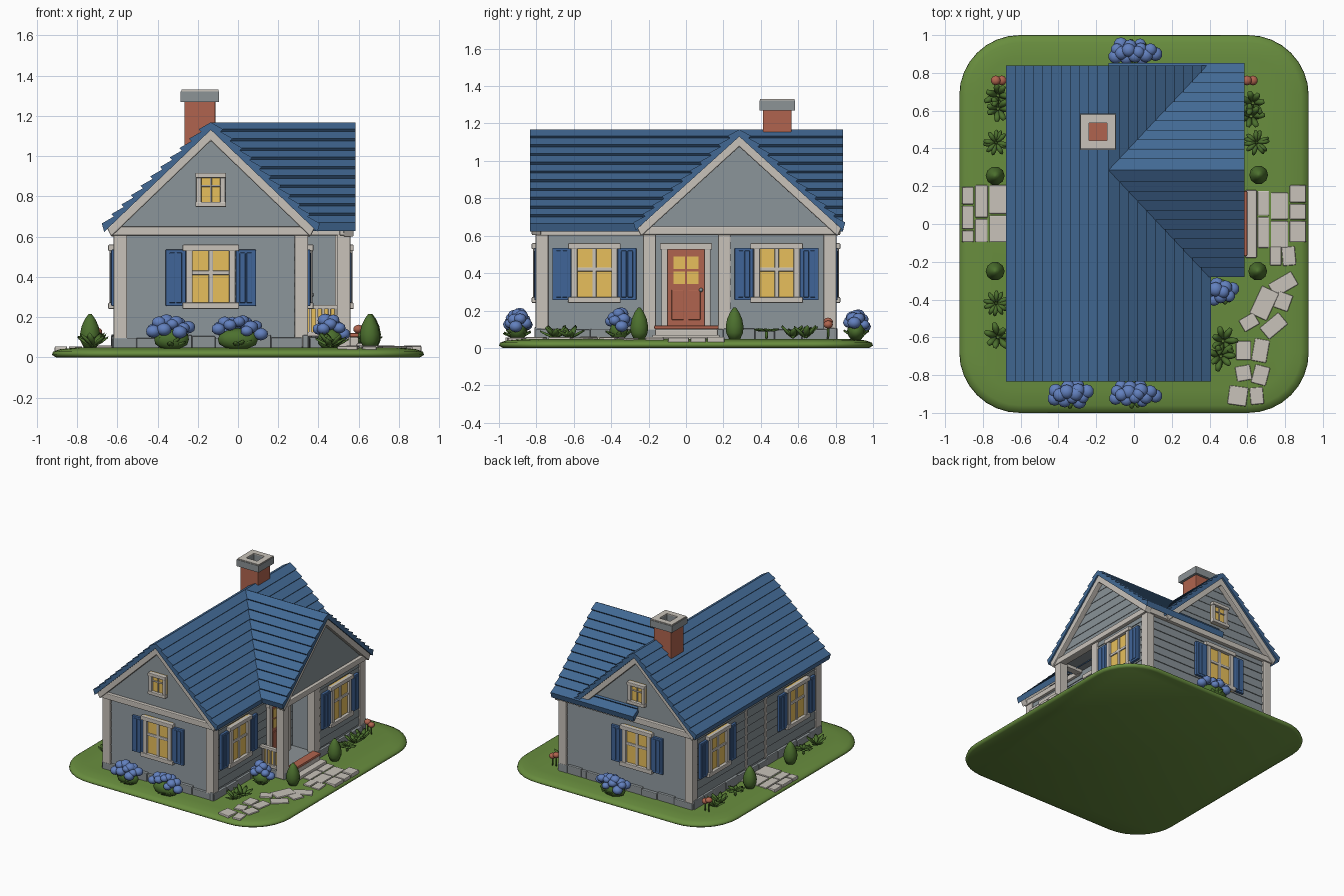
import bpy, bmesh, math, random
from mathutils import Matrix, Vector

if "Cube" in bpy.data.objects:
    bpy.data.objects.remove(bpy.data.objects["Cube"])
random.seed(4)

def srgb(r, g, b):
    f = lambda c: c / 12.92 if c <= 0.04045 else ((c + 0.055) / 1.055) ** 2.4
    return (f(r / 255), f(g / 255), f(b / 255), 1)

MATS = {}
for n, c in dict(grass=(104, 141, 62), siding_grey=(136, 145, 150), trim_cream=(200, 194, 186),
                 roof_blue=(66, 105, 148), brick_red=(176, 100, 78), window_yellow=(232, 192, 92),
                 leaf_green=(76, 112, 46), shutter_blue=(64, 101, 152), flower_blue=(98, 128, 190),
                 stone_grey=(140, 147, 150)).items():
    MATS[n] = bpy.data.materials.new(n)
    MATS[n].diffuse_color = srgb(*c)

PARTS = {}
def part(name, mat, bevel=0, smooth=False):
    if name not in PARTS:
        PARTS[name] = (bmesh.new(), mat, bevel, smooth)
    return PARTS[name][0]

def box(bm, x0, x1, y0, y1, z0, z1, M=Matrix()):
    T = Matrix.Translation(((x0 + x1) / 2, (y0 + y1) / 2, (z0 + z1) / 2))
    bmesh.ops.create_cube(bm, size=1, matrix=M @ T @ Matrix.Diagonal((x1 - x0, y1 - y0, z1 - z0, 1)))

def loft(bm, rings):
    """Skin closed rings of equal length and cap both ends."""
    vs = [[bm.verts.new(p) for p in r] for r in rings]
    n = len(vs[0])
    for a, b in zip(vs, vs[1:]):
        for i in range(n):
            bm.faces.new((a[i], a[(i + 1) % n], b[(i + 1) % n], b[i]))
    bm.faces.new(vs[0][::-1])
    bm.faces.new(vs[-1])

def blob(bm, loc, scale, rot=Matrix(), sub=2):
    M = Matrix.Translation(loc) @ rot @ Matrix.Diagonal((*scale, 1))
    bmesh.ops.create_icosphere(bm, subdivisions=sub, radius=1, matrix=M)

# ---- lawn: rounded slab with soft edge
def lawn_ring(inset, z, r=0.32):
    out = []
    for k in range(4):
        sx, sy = ((1, 1), (-1, 1), (-1, -1), (1, -1))[k]
        for j in range(9):
            a = math.pi / 2 * (k + j / 8)
            out.append((sx * (0.925 - r) + (r - inset) * math.cos(a), sy * (1 - r) + (r - inset) * math.sin(a), z))
    return out
loft(part("lawn", "grass", 0, True), [lawn_ring(i, z) for i, z in ((0.02, 0), (0, 0.012), (0.006, 0.028), (0.04, 0.04), (0.12, 0.048))])

# ---- clapboard walls: stacked courses that lean out at the bottom
def courses(bm, rect, z0, z1, n, lean=0.006):
    for i in range(n):
        rings = []
        for z, e in ((z0 + (z1 - z0) * i / n, lean), (z0 + (z1 - z0) * (i + 1) / n, 0)):
            a, b, c, d = rect(z)
            rings.append([(a - e, c - e, z), (b + e, c - e, z), (b + e, d + e, z), (a - e, d + e, z)])
        loft(bm, rings)

CX, WY, ZT = -0.135, 0.285, 1.168           # main ridge x, wing ridge y, ridge height
w = part("house_walls", "siding_grey")
courses(w, lambda z: (-0.605, 0.335, -0.785, 0.785), 0.05, 0.63, 9)
courses(w, lambda z: (0.30, 0.535, 0.20, 0.785), 0.05, 0.63, 9)
g = part("gable_walls", "siding_grey")
def main_gable(z):
    h = (ZT - 0.065 - z) / 0.97
    return CX - h, CX + h, -0.785, 0.785
def wing_gable(z):
    h = (ZT - 0.065 - z) / 0.92
    return -0.1, 0.535, WY - h, WY + h
courses(g, main_gable, 0.63, 1.095, 7, 0.004)
courses(g, wing_gable, 0.63, 1.095, 7, 0.004)

# ---- stone footing made of uneven blocks
f = part("stone_footing", "stone_grey", 0.006)
def footing(x0, x1, y0, y1):
    along_x = x1 - x0 > y1 - y0
    a, end = (x0, x1) if along_x else (y0, y1)
    while a < end - 0.01:
        b = min(end, a + random.uniform(0.1, 0.17))
        h, o = random.uniform(0.095, 0.115), random.uniform(0, 0.006)
        box(f, *((a, b, y0 - o, y1 + o) if along_x else (x0 - o, x1 + o, a, b)), 0.03, h)
        a = b
for y in (-0.79, 0.79):
    footing(-0.62, 0.35, y - 0.015, y + 0.015)
footing(0.35, 0.55, 0.775, 0.805)
footing(-0.625, -0.595, -0.8, 0.8)
footing(0.325, 0.355, -0.8, -0.2)
footing(0.525, 0.555, 0.2, 0.8)

# ---- roofs: saw-tooth shingle profile swept along each ridge
def roof(bm, place, hw, rise, a0, a1, rows):
    L = math.hypot(hw, rise)
    side = [(0, ZT)]
    for i in range(1, rows + 1):
        t = i / rows
        side.append((t * hw + 0.017 * rise / L, ZT - t * rise + 0.017 * hw / L))
        if i < rows:
            side.append((t * hw, ZT - t * rise))
    under = [(hw, ZT - rise - 0.03), (0, ZT - 0.038)]
    prof = side + under + [(-u, z) for u, z in (side[1:] + under[:1])[::-1]]
    loft(bm, [[place(u, a, z) for u, z in prof] for a in (a0, a1)])
def rake(bm, place, hw, slope, a0, a1):
    prof = [(-hw, ZT - 0.028 - hw * slope), (0, ZT - 0.028), (hw, ZT - 0.028 - hw * slope),
            (hw - 0.02, ZT - 0.088 - (hw - 0.02) * slope), (0, ZT - 0.092), (0.02 - hw, ZT - 0.088 - (hw - 0.02) * slope)]
    loft(bm, [[place(u, a, z) for u, z in prof] for a in (a0, a1)])
on_main = lambda u, a, z: (CX + u, a, z)
on_wing = lambda u, a, z: (a, WY + u, z)
roof(part("main_roof", "roof_blue"), on_main, 0.53, 0.515, -0.835, 0.84, 11)
roof(part("wing_roof", "roof_blue"), on_wing, 0.555, 0.51, CX, 0.585, 11)
r = part("gable_rake_boards", "trim_cream", 0.006)
rake(r, on_main, 0.515, 0.97, -0.825, -0.775)
rake(r, on_main, 0.515, 0.97, 0.775, 0.825)
rake(r, on_wing, 0.545, 0.92, 0.525, 0.575)

# ---- corner posts, eave bands and porch posts
t = part("posts_and_bands", "trim_cream", 0.006)
for x, y in ((-0.585, -0.77), (0.315, -0.77), (-0.585, 0.77), (0.515, 0.77), (0.515, 0.205), (0.525, -0.195)):
    box(t, x - 0.034, x + 0.034, y - 0.034, y + 0.034, 0.05, 0.62)
for x in (-0.607,):
    for y in (-0.12, 0.12):                 # slim battens on the left wall
        box(t, x - 0.008, x + 0.01, y - 0.014, y + 0.014, 0.1, 0.61)
for s in (-1, 1):
    box(t, -0.625, 0.355, s * 0.79 - 0.025, s * 0.79 + 0.025, 0.605, 0.65)
box(t, -0.63, -0.59, -0.8, 0.8, 0.6, 0.64)
box(t, 0.32, 0.36, -0.8, -0.2, 0.6, 0.64)
box(t, 0.505, 0.565, -0.245, 0.815, 0.605, 0.65)
box(t, 0.34, 0.54, -0.23, -0.175, 0.605, 0.65)
box(t, 0.34, 0.54, 0.77, 0.815, 0.605, 0.65)

# ---- porch floor, steps and railing
box(part("porch_floor", "stone_grey", 0.005), 0.33, 0.56, -0.225, 0.2, 0.03, 0.1)
box(part("porch_step_top", "brick_red", 0.006), 0.53, 0.6, -0.17, 0.175, 0.1, 0.12)
s = part("porch_steps", "trim_cream", 0.006)
box(s, 0.555, 0.6, -0.165, 0.17, 0.04, 0.1)
box(s, 0.59, 0.65, -0.18, 0.18, 0.04, 0.07)
for z in (0.115, 0.25):
    box(part("porch_railing", "trim_cream", 0.004), 0.34, 0.5, -0.215, -0.185, z - 0.011, z + 0.011)
for i in range(5):
    box(part("porch_railing", "trim_cream"), 0.352 + i * 0.032, 0.366 + i * 0.032, -0.208, -0.192, 0.1, 0.25)
box(part("railing_glow", "window_yellow"), 0.345, 0.495, -0.196, -0.19, 0.125, 0.24)

# ---- windows: local x along the wall, y outward, z up
def wall_frame(x, y, z, deg):
    return Matrix.Translation((x, y, z)) @ Matrix.Rotation(math.radians(deg), 4, 'Z')
def window(M, w, h, b, shutters=True):
    box(part("window_panes", "window_yellow"), -w / 2, w / 2, 0, 0.012, -h / 2, h / 2, M)
    bm = part("window_frames", "trim_cream", 0.005)
    for q in (-1, 1):
        box(bm, q * (w - b) / 2 - b / 2, q * (w - b) / 2 + b / 2, 0, 0.03, -h / 2, h / 2, M)
        e = 0.018 if shutters else 0.004
        box(bm, -w / 2 - e, w / 2 + e, 0, 0.037, q * (h - b) / 2 - b / 2, q * (h - b) / 2 + b / 2, M)
        if shutters:
            c = q * (w / 2 + 0.052)
            box(part("shutters", "shutter_blue", 0.004), c - 0.05, c + 0.05, 0, 0.022, -h / 2 + 0.015, h / 2 - 0.025, M)
            for k in (-0.017, 0.017):
                box(part("shutters", "shutter_blue"), c + k - 0.014, c + k + 0.014, 0, 0.026, -h / 2 + 0.03, h / 2 - 0.04, M)
    m = 0.011 if shutters else 0.005
    box(bm, -m, m, 0, 0.02, -h / 2, h / 2, M)
    box(bm, -w / 2, w / 2, 0, 0.02, 0.02 - m, 0.02 + m, M)
for x, y, d in ((CX, -0.788, 180), (CX, 0.788, 0), (0.338, -0.49, -90), (0.538, 0.485, -90), (-0.608, -0.49, 90), (-0.608, 0.49, 90)):
    window(wall_frame(x, y, 0.4, d), 0.245, 0.32, 0.032)
for y, d in ((-0.788, 180), (0.788, 0)):
    window(wall_frame(CX, y, 0.832, d), 0.145, 0.17, 0.026, False)

# ---- front door on the porch
D = wall_frame(0.338, 0, 0, -90)
box(part("door", "brick_red", 0.003), -0.1, 0.1, 0, 0.016, 0.11, 0.53, D)
for a in (-0.045, 0.045):
    box(part("door", "brick_red"), a - 0.032, a + 0.032, 0, 0.022, 0.15, 0.31, D)
    for z in (0.375, 0.455):
        box(part("door_panes", "window_yellow"), a * 0.8 - 0.031, a * 0.8 + 0.031, 0, 0.02, z - 0.034, z + 0.034, D)
    box(part("door_frame", "trim_cream", 0.005), a * 2.55 - 0.017, a * 2.55 + 0.017, 0, 0.032, 0.1, 0.54, D)
box(part("door_frame", "trim_cream"), -0.14, 0.14, 0, 0.036, 0.525, 0.56, D)
blob(part("door_knob", "stone_grey", 0, True), D @ Vector((-0.08, 0.03, 0.31)), (0.011,) * 3)

# ---- chimney with open cap
HX, HY = -0.19, 0.488
box(part("chimney_stack", "brick_red", 0.006), HX - 0.077, HX + 0.077, HY - 0.077, HY + 0.077, 0.95, 1.275)
def cap(bm, o, i, z0, z1):
    for q in (-1, 1):
        m = (o + i) / 2
        hw = (o - i) / 2
        box(bm, HX + q * m - hw, HX + q * m + hw, HY - o, HY + o, z0, z1)
        box(bm, HX - i, HX + i, HY + q * m - hw, HY + q * m + hw, z0, z1)
cap(part("chimney_cap", "stone_grey"), 0.096, 0.047, 1.27, 1.322)
cap(part("chimney_cap_top", "trim_cream"), 0.092, 0.047, 1.322, 1.33)

# ---- paving: side paths and the curved stepping stones
p = part("paving_stones", "trim_cream", 0.006)
def slab(x, y, sx, sy, rot=0):
    box(p, -sx / 2, sx / 2, -sy / 2, sy / 2, 0.025, random.uniform(0.053, 0.06), wall_frame(x, y, 0, rot))
for x0, x1, ys in ((0.59, 0.65, (-0.16, 0.0, 0.17)), (0.65, 0.72, (-0.13, 0.04, 0.18)), (0.72, 0.82, (-0.13, 0.02, 0.17)),
                   (0.82, 0.915, (-0.1, 0.02, 0.11, 0.21)), (-0.77, -0.61, (-0.1, 0.05, 0.21)),
                   (-0.845, -0.77, (-0.1, 0.03, 0.21)), (-0.915, -0.845, (-0.1, -0.03, 0.1, 0.2))):
    for a, b in zip(ys, ys[1:]):
        slab((x0 + x1) / 2, (a + b) / 2, x1 - x0 - 0.008, b - a - 0.008)
for x, y, sx, sy, d in ((0.75, -0.17, .06, .1, 0), (0.82, -0.17, .07, .1, 5), (0.79, -0.32, .14, .08, 30), (0.69, -0.42, .1, .16, -25),
                        (0.79, -0.41, .08, .09, -20), (0.61, -0.52, .09, .07, 30), (0.74, -0.54, .13, .08, 40), (0.58, -0.67, .08, .1, 0),
                        (0.67, -0.67, .08, .12, -10), (0.58, -0.79, .08, .08, 10), (0.67, -0.8, .08, .1, -15), (0.55, -0.91, .1, .1, -8), (0.65, -0.91, .07, .09, 5)):
    slab(x, y, sx, sy, d)

# ---- planting
leaf = part("leaves", "leaf_green", 0, True)
def rosette(x, y, n, length, tilt, z=0.05):
    for i in range(n):
        R = Matrix.Rotation(2 * math.pi * i / n + random.uniform(-.2, .2), 4, 'Z') @ Matrix.Rotation(-tilt * random.uniform(.6, 1.2), 4, 'Y')
        blob(leaf, Vector((x, y, z)) + R @ Vector((length / 2, 0, 0)), (length / 2, length * 0.2, 0.007), R, 1)
for x, y, n in ((-0.33, -0.9, 13), (0.0, -0.9, 15), (0.0, 0.91, 15), (0.455, -0.36, 9)):
    sx = 0.0082 * n                          # hydrangea bushes
    rosette(x, y, 10, 0.09, 0.5)
    blob(leaf, (x, y, 0.09), (sx * 0.85, 0.05, 0.055))
    for i in range(n):
        a = i * 2.4
        q = math.sqrt((i + 0.5) / n)
        rad = random.uniform(0.03, 0.039)
        blob(part("hydrangea_blooms", "flower_blue", 0, True),
             (x + sx * q * math.cos(a), y + 0.05 * q * math.sin(a), 0.185 - 0.065 * q * q + random.uniform(-.012, .012)), (rad, rad, rad * 0.85))
for x, y in ((-0.735, 0.255), (-0.735, -0.25), (0.66, 0.26), (0.655, -0.25)):
    shrub = part("egg_shrubs", "leaf_green", 0, True)   # tapered clipped shrubs
    loft(shrub, [[(x + r * math.cos(k * math.pi / 5), y + r * math.sin(k * math.pi / 5), z) for k in range(10)]
                 for r, z in ((0.03, 0.045), (0.047, 0.08), (0.05, 0.115), (0.042, 0.155), (0.026, 0.19), (0.008, 0.215))])
for x, y in ((-0.73, 0.43), (-0.73, -0.42), (0.65, 0.43)):
    rosette(x, y, 11, 0.075, 0.15, 0.09)
    blob(leaf, (x, y, 0.07), (0.01, 0.01, 0.03), sub=1)
for x, y in ((-0.72, 0.61), (-0.72, -0.6), (0.63, 0.64), (0.46, -0.7), (0.47, -0.62), (-0.72, 0.68), (0.62, 0.57)):
    rosette(x, y, 7, 0.1, 0.75)
for x in (-0.72, 0.61):
    for dx, z in ((-0.012, 0.14), (0.02, 0.125)):
        blob(part("red_flowers", "brick_red", 0, True), (x + dx, 0.76, z), (0.026, 0.026, 0.022))
        blob(leaf, (x + dx, 0.76, 0.085), (0.007, 0.007, 0.05), sub=1)

# ---- turn every part into an object
for name, (bm, mat, bevel, smooth) in PARTS.items():
    bmesh.ops.recalc_face_normals(bm, faces=bm.faces)
    me = bpy.data.meshes.new(name)
    for fc in bm.faces:
        fc.smooth = smooth
    bm.to_mesh(me)
    bm.free()
    me.materials.append(MATS[mat])
    ob = bpy.data.objects.new(name, me)
    bpy.context.collection.objects.link(ob)
    if bevel:
        b = ob.modifiers.new("soft_edges", 'BEVEL')
        b.width, b.segments = bevel, 2

for m in bpy.data.materials:
    if m.users and not m.is_grease_pencil:
        m.use_nodes = True
        m.node_tree.nodes["Principled BSDF"].inputs["Base Color"].default_value = m.diffuse_color
